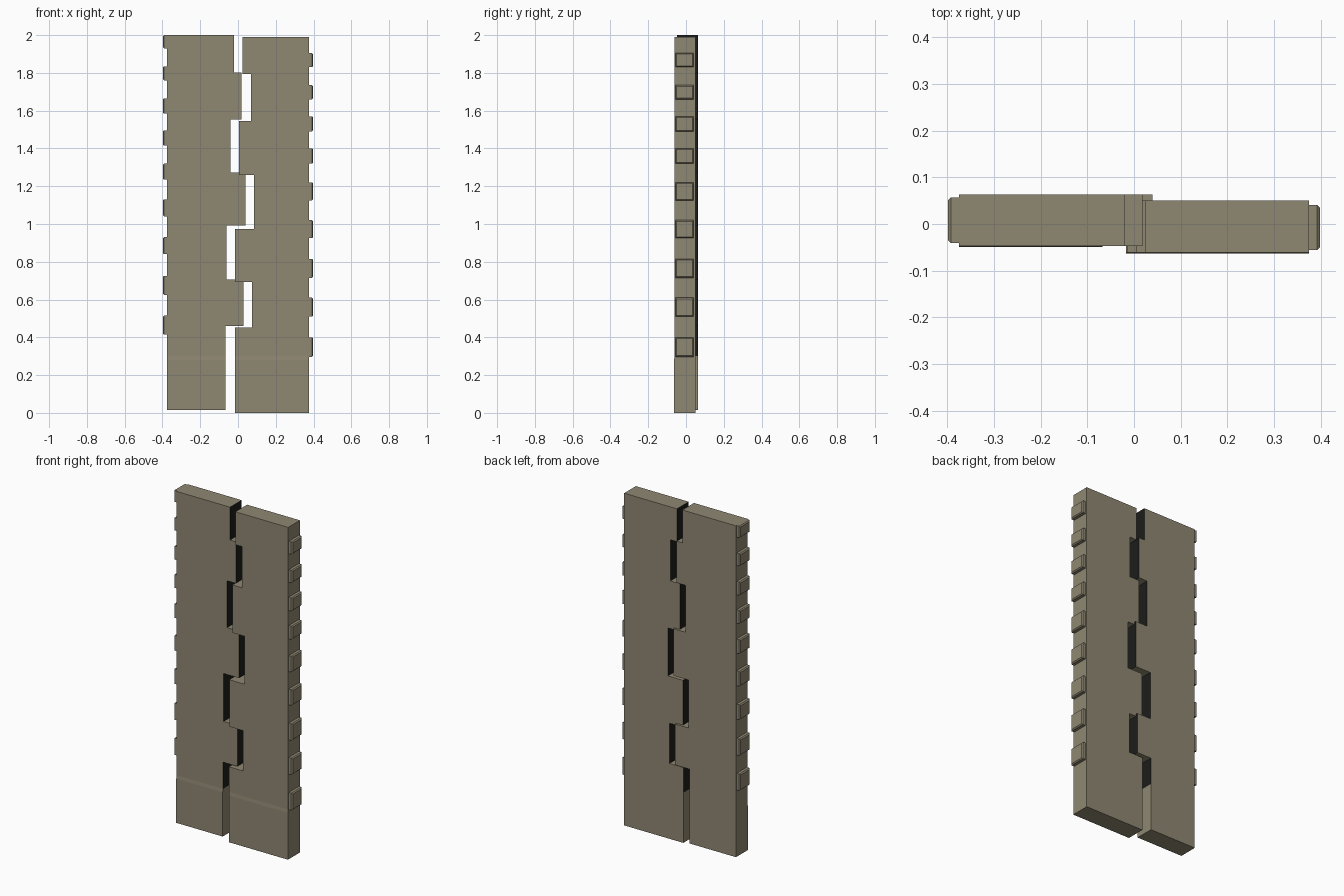
import bpy, bmesh

cube = bpy.data.objects.get("Cube")
if cube:
    bpy.data.objects.remove(cube, do_unlink=True)


def make_material(name, color):
    mat = bpy.data.materials.new(name)
    mat.use_nodes = True
    mat.diffuse_color = color
    mat.node_tree.nodes["Principled BSDF"].inputs["Base Color"].default_value = color
    return mat


KHAKI = make_material("khaki metal", (0.275, 0.245, 0.17, 1))
DARK = make_material("dark inner wall", (0.012, 0.012, 0.011, 1))
SEAM = 0.3


def finish(name, bm, materials):
    bmesh.ops.recalc_face_normals(bm, faces=bm.faces)
    mesh = bpy.data.meshes.new(name)
    bm.to_mesh(mesh)
    bm.free()
    for mat in materials:
        mesh.materials.append(mat)
    obj = bpy.data.objects.new(name, mesh)
    bpy.context.collection.objects.link(obj)
    return obj


def door_panel(name, outer_x, edges, levels, front, back):
    """Stepped door leaf: edges[i] is the inner x between levels[i] and levels[i + 1]."""
    outline = [(outer_x, levels[-1]), (outer_x, levels[0])]
    for i, x in enumerate(edges):
        outline += [(x, levels[i]), (x, levels[i + 1])]
    bm = bmesh.new()
    face = bm.faces.new([bm.verts.new((x, front, z)) for x, z in outline])
    extruded = bmesh.ops.extrude_face_region(bm, geom=[face])
    for v in extruded["geom"]:
        if isinstance(v, bmesh.types.BMVert):
            v.co.y = back
    # Shallow raised foot below the seam
    for z in (SEAM, SEAM - 0.02):
        bmesh.ops.bisect_plane(bm, geom=bm.verts[:] + bm.edges[:] + bm.faces[:],
                               plane_co=(0, 0, z), plane_no=(0, 0, 1))
    for v in bm.verts:
        if v.co.z < SEAM - 0.01 and v.co.y < 0:
            v.co.y -= 0.002
    bm.normal_update()
    # Dark walls inside the interlocking gap
    for f in bm.faces:
        c = f.calc_center_median()
        if abs(f.normal.x) > 0.9 and abs(c.x) < 0.2 and c.z > SEAM:
            f.material_index = 1
    return finish(name, bm, [KHAKI, DARK])


def side_lugs(name, side, spans, front, back):
    """Column of chamfered locking lugs on the outer edge."""
    for n, (low, high) in enumerate(spans, 1):
        bm = bmesh.new()
        bmesh.ops.create_cube(bm, size=1)
        for v in bm.verts:
            v.co.x = side * (0.398 if v.co.x * side > 0 else 0.37)
            v.co.y = back if v.co.y > 0 else front
            v.co.z = high if v.co.z > 0 else low
        rim = [e for e in bm.edges if all(abs(v.co.x) > 0.39 for v in e.verts)]
        bmesh.ops.bevel(bm, geom=rim, offset=0.006, segments=1, affect="EDGES")
        finish(f"{name}_{n}", bm, [KHAKI])


# Interlocking door leaves, listed from bottom to top
door_panel("right_door", -0.375,
           [-0.067, 0.028, -0.062, 0.04, -0.04, 0.018, -0.02],
           [0.015, 0.46, 0.705, 0.992, 1.273, 1.554, 1.803, 2.0], -0.047, 0.063)
door_panel("left_door", 0.375,
           [-0.017, 0.075, -0.015, 0.085, 0.005, 0.069, 0.025],
           [0.0, 0.451, 0.692, 0.973, 1.26, 1.546, 1.793, 1.99], -0.061, 0.05)

# Locking lugs along both outer edges
side_lugs("right_lug", -1,
          [(0.415, 0.515), (0.625, 0.725), (0.84, 0.93), (1.04, 1.13), (1.235, 1.32),
           (1.415, 1.495), (1.585, 1.665), (1.76, 1.835), (1.93, 2.0)], -0.041, 0.057)
side_lugs("left_lug", 1,
          [(0.297, 0.40), (0.51, 0.61), (0.715, 0.815), (0.925, 1.02), (1.125, 1.22),
           (1.32, 1.40), (1.49, 1.57), (1.66, 1.735), (1.83, 1.905)], -0.056, 0.041)
